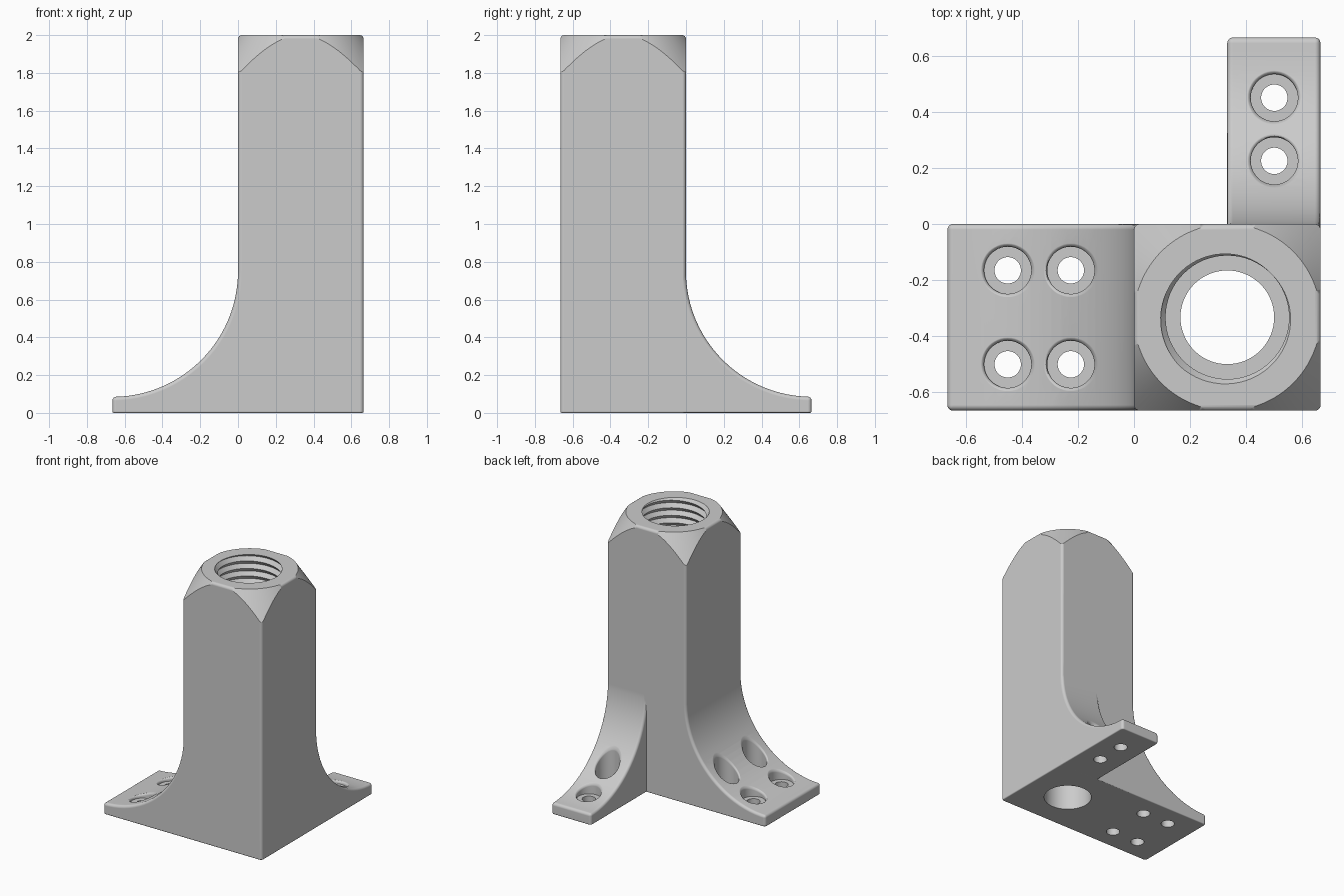
import bpy, bmesh
from math import sin, cos, pi, sqrt

if "Cube" in bpy.data.objects:
    bpy.data.objects.remove(bpy.data.objects["Cube"], do_unlink=True)

H = 0.665          # half footprint, post width and sweep radius
MID = H / 2
RISE = 0.75        # height where the sweep meets the post

grey = bpy.data.materials.new("plain_grey")
grey.use_nodes = True
grey.diffuse_color = (0.6, 0.6, 0.6, 1)
grey.node_tree.nodes["Principled BSDF"].inputs["Base Color"].default_value = (0.6, 0.6, 0.6, 1)


def finish(name, bm):
    bmesh.ops.recalc_face_normals(bm, faces=bm.faces)
    mesh = bpy.data.meshes.new(name)
    bm.to_mesh(mesh)
    bm.free()
    mesh.materials.append(grey)
    obj = bpy.data.objects.new(name, mesh)
    bpy.context.collection.objects.link(obj)
    return obj


def round_edges(bm, pick, size):
    edges = [e for e in bm.edges if e.calc_face_angle(0) > 0.6 and pick(e)]
    bmesh.ops.bevel(bm, geom=edges, offset=size, segments=4, profile=0.5,
                    affect='EDGES', clamp_overlap=True)


def on_floor(e):
    return all(v.co.z < 1e-5 for v in e.verts)


def swept_wall(name, inner, top, w0, w1, place):
    """Post section with a concave foot, extruded from w0 to w1."""
    steps = 24
    outline = [(inner, 0), (inner, top), (0, top)]
    for i in range(steps + 1):
        t = pi / 2 * i / steps
        outline.append((H * cos(t) - H, RISE - H * sin(t)))
    outline.append((-H, 0))
    bm = bmesh.new()
    ends = [[bm.verts.new(place(p, w, z)) for p, z in outline] for w in (w0, w1)]
    for end in ends:
        bm.faces.new(end)
    n = len(outline)
    for i in range(n):
        j = (i + 1) % n
        bm.faces.new((ends[0][i], ends[0][j], ends[1][j], ends[1][i]))
    bmesh.ops.recalc_face_normals(bm, faces=bm.faces)
    round_edges(bm, lambda e: not on_floor(e), 0.02)
    round_edges(bm, on_floor, 0.008)
    return finish(name, bm)


def lathe(name, x, y, profile, segments):
    """Turned solid; profile(angle) lists (radius, height) upwards."""
    bm = bmesh.new()
    cols = []
    for k in range(segments):
        a = 2 * pi * k / segments
        cols.append([bm.verts.new((x + r * cos(a), y + r * sin(a), z))
                     for r, z in profile(a)])
    for k in range(segments):
        c, d = cols[k], cols[(k + 1) % segments]
        for i in range(len(c) - 1):
            bm.faces.new((c[i], d[i], d[i + 1], c[i + 1]))
    bm.faces.new([c[0] for c in cols])
    bm.faces.new([c[-1] for c in cols])
    return finish(name, bm)


def thread_cutter(name, crest, root, pitch, turns, rows, n=64):
    """Helical V-thread plug, closed with a fan at each end."""
    bm = bmesh.new()
    base = 2 - pitch * (turns + 0.125)
    verts = {}

    def vert(i, j):
        if j == n:
            i, j = i + 2, 0
        if (i, j) not in verts:
            a = 2 * pi * j / n
            r = root if i % 2 else crest
            verts[i, j] = bm.verts.new((MID + r * cos(a), -MID + r * sin(a),
                                        base + pitch * (i / 2 + j / n)))
        return verts[i, j]

    for i in range(rows):
        for j in range(n):
            bm.faces.new((vert(i, j), vert(i, j + 1), vert(i + 1, j + 1), vert(i + 1, j)))
    rim = [e for e in bm.edges if e.is_boundary]
    middle = base + pitch * rows / 4
    for upper in (False, True):
        loop = [e for e in rim if (e.verts[0].co.z > middle) == upper]
        z = sum(e.verts[0].co.z for e in loop) / len(loop)
        hub = bm.verts.new((MID, -MID, z))
        for e in loop:
            bm.faces.new((e.verts[0], e.verts[1], hub))
    return finish(name, bm)


def combine(target, tool, operation):
    tool.hide_render = True
    mod = target.modifiers.new(operation.lower(), 'BOOLEAN')
    mod.operation = operation
    mod.solver = 'EXACT'
    mod.object = tool
    bpy.context.view_layer.objects.active = target
    bpy.ops.object.modifier_apply(modifier=mod.name)
    bpy.data.objects.remove(tool, do_unlink=True)


# Post with the wide side foot, joined to the narrow back foot
bracket = swept_wall("post_bracket", H, 2, -H, 0, lambda p, w, z: (p, w, z))
e = 0.0004
back_foot = swept_wall("back_foot", 0.3, 1, MID, H,
                       lambda p, w, z: (w - e, -p - e, z))
back_foot.location.z = e
bpy.context.view_layer.update()
combine(bracket, back_foot, 'UNION')

# Conical chamfer on the top corners
cone = lathe("chamfer_cone", MID, -MID,
             lambda a: [(0.332 + (2 - z) / 1.5, z) for z in (-0.1, 2.1)], 128)
combine(bracket, cone, 'INTERSECT')

# Through bore, thread relief and threaded socket
combine(bracket, lathe("bore", MID, -MID, lambda a: [(0.167, -0.1), (0.167, 1.9)], 64),
        'DIFFERENCE')
combine(bracket, lathe("relief", MID, -MID, lambda a: [(0.245, 1.25), (0.245, 1.38)], 64),
        'DIFFERENCE')
combine(bracket, thread_cutter("thread", 0.22, 0.243, 0.057, 12 - 1 + 1 - 0, 28), 'DIFFERENCE')


# Counterbored screw holes with softened rims that follow the sweep
def screw_hole(x, y, outward):
    head, soft, ledge = 0.084, 0.02, 0.075

    def profile(a):
        points = [(0.047, -0.1), (0.047, ledge), (head, ledge)]
        for k in range(6):
            t = pi / 2 * k / 5
            r = head + soft * (1 - cos(t))
            u = outward(x + r * cos(a), y + r * sin(a))
            surface = RISE - sqrt(H * H - (H - u) ** 2)
            points.append((r, surface - soft * (1 - sin(t)) + 0.002))
        return points + [(head + soft, 0.9)]

    combine(bracket, lathe("screw_hole", x, y, profile, 48), 'DIFFERENCE')


for d in (0.225, 0.45):
    for y in (-0.165, -0.5):
        screw_hole(-d, y, lambda px, py: -px)
    screw_hole(0.5, d, lambda px, py: py)

# Smooth shading with crisp edges
bpy.ops.object.select_all(action='DESELECT')
bracket.select_set(True)
bpy.context.view_layer.objects.active = bracket
bpy.ops.object.shade_smooth_by_angle(angle=pi / 6)
normals = bracket.modifiers.new("weighted_normals", 'WEIGHTED_NORMAL')
normals.keep_sharp = True
